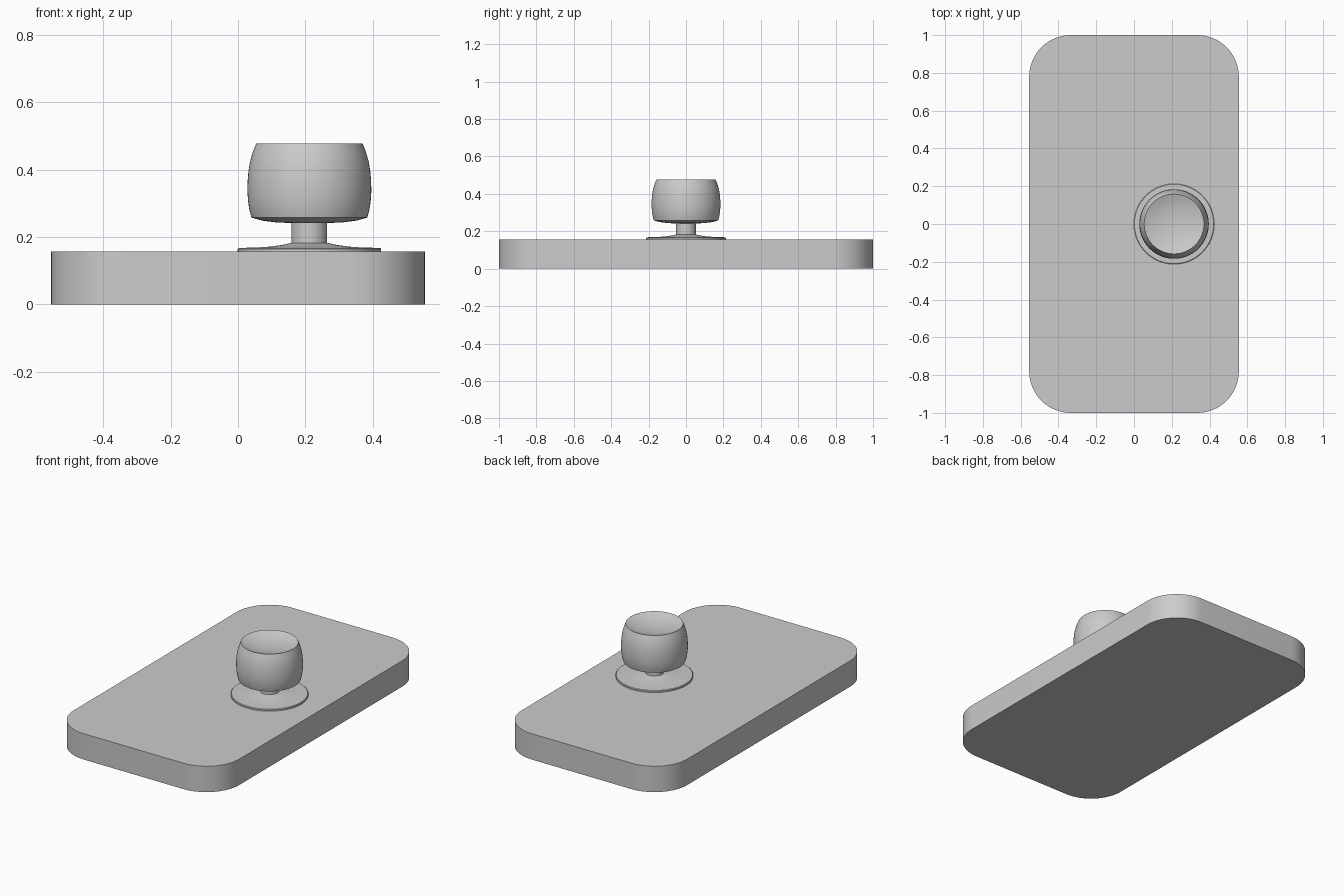
import bpy, bmesh, math

if "Cube" in bpy.data.objects:
    bpy.data.objects.remove(bpy.data.objects["Cube"])


def finish(name, bm, angle):
    bmesh.ops.recalc_face_normals(bm, faces=bm.faces)
    me = bpy.data.meshes.new(name)
    bm.to_mesh(me)
    bm.free()
    ob = bpy.data.objects.new(name, me)
    bpy.context.collection.objects.link(ob)
    bpy.ops.object.select_all(action='DESELECT')
    ob.select_set(True)
    bpy.context.view_layer.objects.active = ob
    bpy.ops.object.shade_smooth_by_angle(angle=math.radians(angle))
    return ob


def lathe(name, profile, x, steps=64):
    bm = bmesh.new()
    vs = [bm.verts.new((r, 0, z)) for r, z in profile]
    es = [bm.edges.new(p) for p in zip(vs, vs[1:])]
    bmesh.ops.spin(bm, geom=vs + es, cent=(0, 0, 0), axis=(0, 0, 1),
                   angle=math.tau, steps=steps)
    bmesh.ops.remove_doubles(bm, verts=bm.verts, dist=1e-5)
    bmesh.ops.translate(bm, verts=bm.verts, vec=(x, 0, 0))
    return finish(name, bm, 28)


# Rounded back plate
W, L, H, R = 0.555, 1.0, 0.157, 0.22
bm = bmesh.new()
outline = []
for i, (sx, sy) in enumerate([(1, 1), (-1, 1), (-1, -1), (1, -1)]):
    for k in range(17):
        a = math.radians(90 * (i + k / 16))
        outline.append(bm.verts.new((sx * (W - R) + R * math.cos(a),
                                     sy * (L - R) + R * math.sin(a), 0)))
base = bm.faces.new(outline)
top = bmesh.ops.extrude_face_region(bm, geom=[base], use_keep_orig=True)['geom']
bmesh.ops.translate(bm, vec=(0, 0, H),
                    verts=[v for v in top if isinstance(v, bmesh.types.BMVert)])
finish("back_plate", bm, 30)

KX = 0.212

# Flared collar on the plate
lathe("collar", [(0, 0.155), (0.213, 0.155), (0.213, 0.165), (0.21, 0.168),
                 (0.16, 0.169), (0.115, 0.172), (0.08, 0.177),
                 (0.053, 0.183), (0, 0.183)], KX)

# Stem
lathe("stem", [(0, 0.17), (0.053, 0.17), (0.053, 0.25), (0, 0.25)], KX)

# Barrel-shaped knob with a shallow dished end
lathe("knob", [(0, 0.242), (0.06, 0.242), (0.10, 0.244), (0.14, 0.249),
               (0.172, 0.258), (0.178, 0.28), (0.182, 0.305), (0.184, 0.335),
               (0.1835, 0.365), (0.181, 0.395), (0.176, 0.425),
               (0.168, 0.453), (0.158, 0.478),
               (0.13, 0.468), (0.10, 0.460), (0.065, 0.454),
               (0.03, 0.451), (0, 0.450)], KX)
